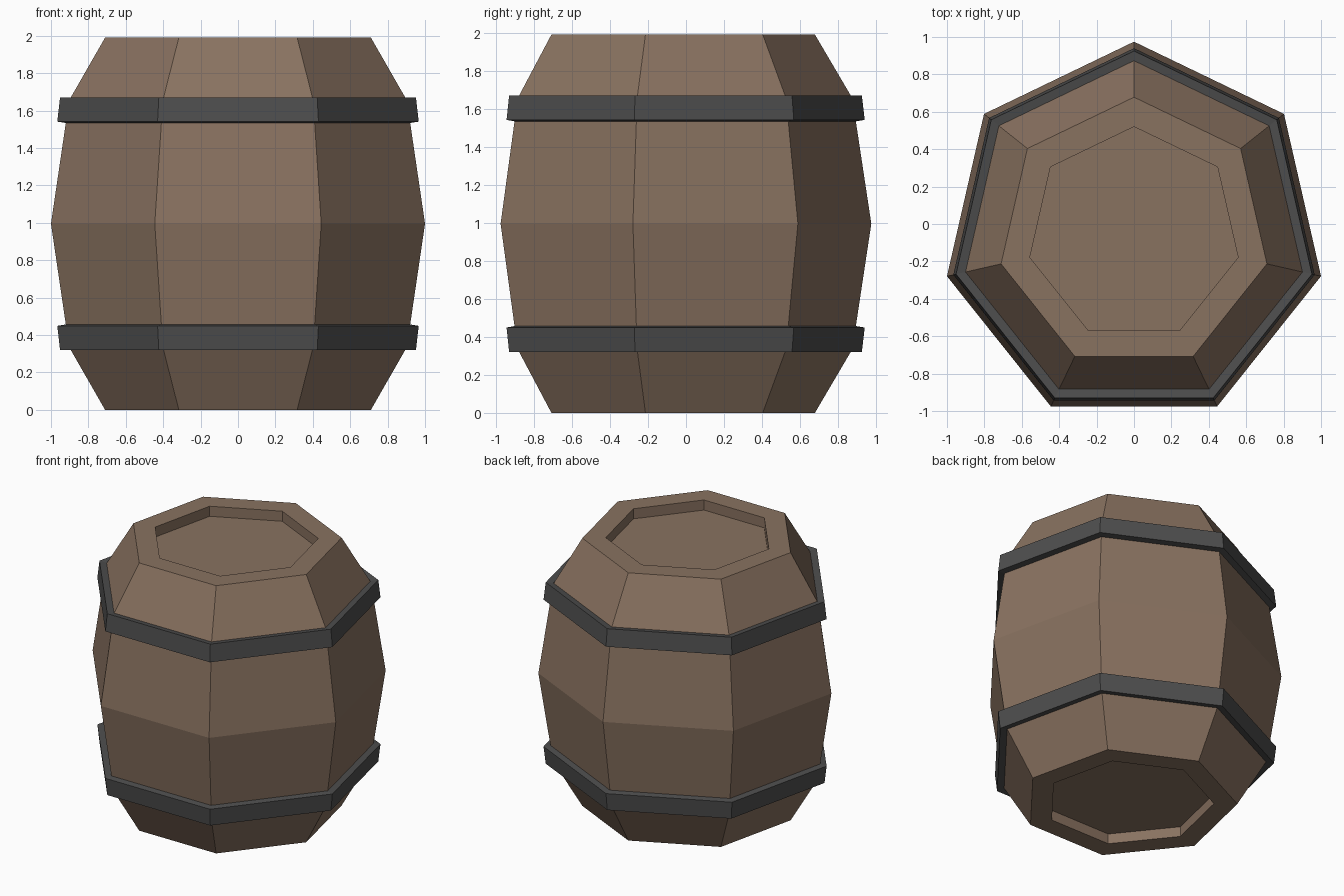
import bpy, bmesh, math

if "Cube" in bpy.data.objects:
    bpy.data.objects.remove(bpy.data.objects["Cube"])

SIDES = 7
CENTRE_Y = -0.051      # offset so the heptagon's bounds are centred
HEIGHT = 1.99
MID = HEIGHT / 2


def material(name, rgb):
    m = bpy.data.materials.new(name)
    m.diffuse_color = (*rgb, 1.0)
    m.use_nodes = True
    m.node_tree.nodes["Principled BSDF"].inputs["Base Color"].default_value = m.diffuse_color
    return m


wood = material("brown wood", (0.25, 0.168, 0.117))
iron = material("dark iron", (0.075, 0.075, 0.075))


def lathe(name, profile, mat, closed=False):
    """Sweep an (r, z) profile around a heptagon with a corner at +y."""
    bm = bmesh.new()
    rings = []
    for r, z in profile:
        ring = []
        for i in range(SIDES):
            a = math.pi / 2 + math.tau * i / SIDES
            ring.append(bm.verts.new((r * math.cos(a), CENTRE_Y + r * math.sin(a), z)))
        rings.append(ring)
    pairs = list(zip(rings, rings[1:]))
    if closed:
        pairs.append((rings[-1], rings[0]))
    else:
        bm.faces.new(rings[0])
        bm.faces.new(rings[-1])
    for lo, hi in pairs:
        for i in range(SIDES):
            j = (i + 1) % SIDES
            bm.faces.new((lo[i], lo[j], hi[j], hi[i]))
    bmesh.ops.recalc_face_normals(bm, faces=bm.faces)
    mesh = bpy.data.meshes.new(name)
    bm.to_mesh(mesh)
    bm.free()
    mesh.materials.append(mat)
    obj = bpy.data.objects.new(name, mesh)
    bpy.context.collection.objects.link(obj)
    return obj


# Barrel body with recessed lids; upper half mirrored to the lower half
upper = [(0.926, 1.655), (0.729, HEIGHT), (0.571, HEIGHT), (0.571, HEIGHT - 0.075)]
lower = [(r, HEIGHT - z) for r, z in reversed(upper)]
lathe("barrel_body", lower + [(1.0257, MID)] + upper, wood)

# Iron hoops, leaning with the staves
hoop = [(0.941, 1.533), (0.991, 1.541), (0.976, 1.669), (0.924, 1.662)]
lathe("upper_hoop", hoop, iron, closed=True)
lathe("lower_hoop", [(r, HEIGHT - z) for r, z in hoop], iron, closed=True)
